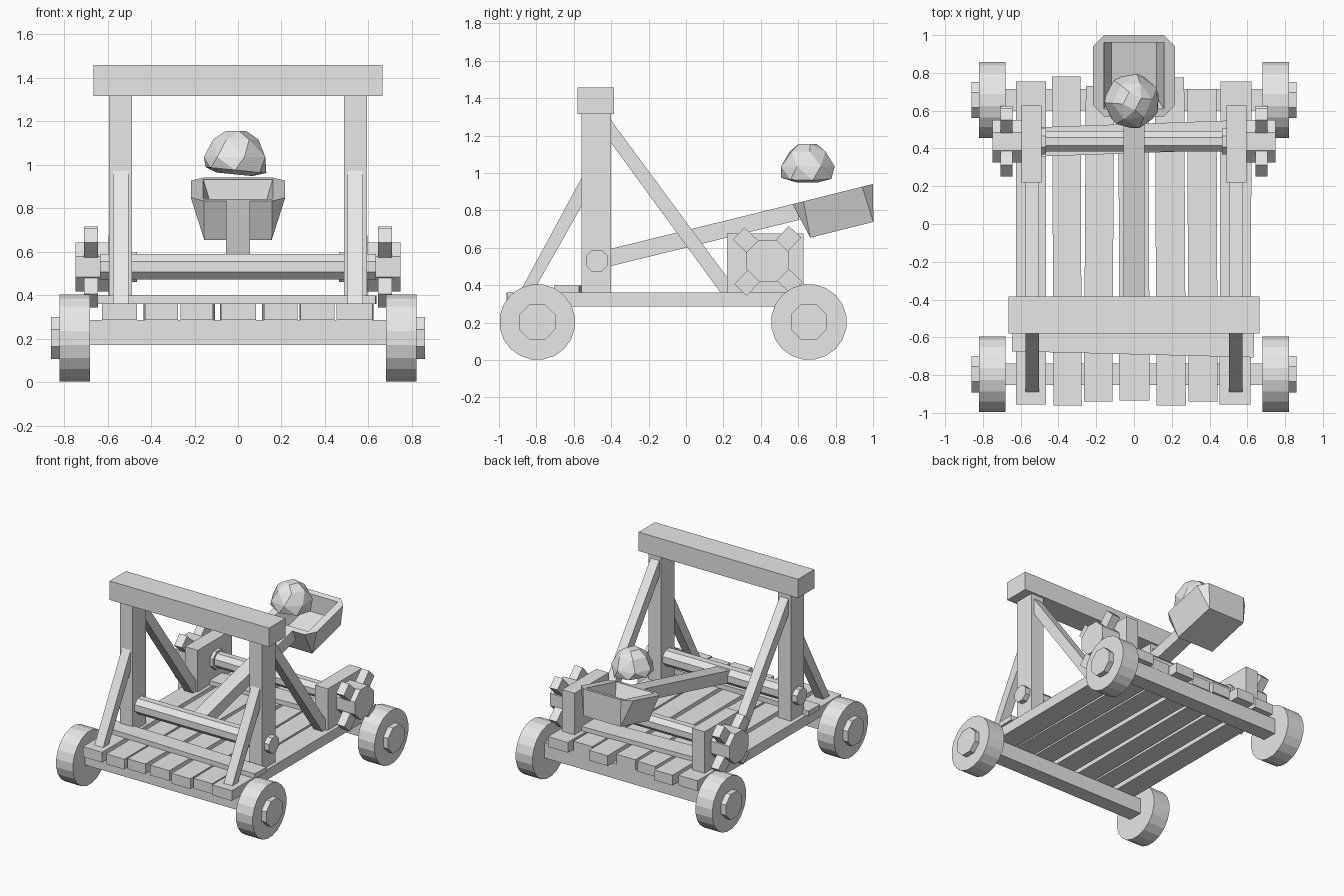
import bpy, bmesh, math
from mathutils import Vector, Matrix

if "Cube" in bpy.data.objects:
    bpy.data.objects.remove(bpy.data.objects["Cube"])

wood = bpy.data.materials.new("plain_grey")
wood.diffuse_color = (0.8, 0.8, 0.8, 1)
wood.use_nodes = True
wood.node_tree.nodes["Principled BSDF"].inputs["Base Color"].default_value = wood.diffuse_color


def finish(name, bm):
    bmesh.ops.recalc_face_normals(bm, faces=bm.faces)
    me = bpy.data.meshes.new(name)
    bm.to_mesh(me)
    bm.free()
    me.materials.append(wood)
    ob = bpy.data.objects.new(name, me)
    bpy.context.collection.objects.link(ob)
    return ob


def box(name, x, y, z, yaw=0.0):
    """Box from ranges, optionally turned about its own vertical axis."""
    bm = bmesh.new()
    size = (x[1] - x[0], y[1] - y[0], z[1] - z[0])
    mid = Vector((sum(x) / 2, sum(y) / 2, sum(z) / 2))
    bmesh.ops.create_cube(bm, size=1, matrix=Matrix.Translation(mid)
                          @ Matrix.Rotation(yaw, 4, 'Z') @ Matrix.Diagonal((*size, 1)))
    return finish(name, bm)


def prism(name, x, outline):
    """Extrude a (y, z) outline across the x range."""
    bm = bmesh.new()
    a, b = ([bm.verts.new((px, *p)) for p in outline] for px in x)
    n = len(outline)
    bm.faces.new(a)
    bm.faces.new(b[::-1])
    for i in range(n):
        bm.faces.new((a[i], b[i], b[(i + 1) % n], a[(i + 1) % n]))
    return finish(name, bm)


def disc(name, x, y, z, r, n):
    """Cylinder along x with flats on top and bottom."""
    pts = [(y + r * math.cos(2 * math.pi * (i + .5) / n),
            z + r * math.sin(2 * math.pi * (i + .5) / n)) for i in range(n)]
    return prism(name, x, pts)


def bar(name, x, p, q, w):
    """Slanted beam in the yz plane between two points."""
    p, q = Vector(p), Vector(q)
    d = (q - p).normalized() * w / 2
    s = Vector((-d.y, d.x))
    return prism(name, x, [p + s, q + s, q - s, p - s])


def span(side, a, b):
    return (a, b) if side > 0 else (-b, -a)


# Deck planks, uneven in length and angle
planks = [(-.625, -.465, -.955, .755, 0), (-.43, -.28, -.96, .78, .004),
          (-.26, -.11, -.94, .73, -.006), (-.08, .08, -.935, .72, .003),
          (.115, .27, -.96, .775, .005), (.285, .44, -.94, .715, .004),
          (.455, .62, -.955, .755, -.003)]
for i, (x0, x1, y0, y1, yaw) in enumerate(planks):
    box(f"deck_plank_{i + 1}", (x0, x1), (y0, y1), (.285, .362), yaw)
box("front_cross_plank", (-.645, .635), (-.69, -.555), (.36, .398), -.025)
box("rear_cross_plank", (-.60, .60), (.375, .53), (.36, .395), .035)

# Axles, wheels and hubs
for end, y in (("front", -.795), ("rear", .657)):
    box(f"{end}_axle", (-.70, .70), (y - .057, y + .057), (.17, .286))
    for side, tag in ((-1, "left"), (1, "right")):
        disc(f"{end}_{tag}_wheel", span(side, .68, .82), y, .203, .203, 20)
        disc(f"{end}_{tag}_hub", span(side, .80, .86), y, .203, .104, 8)

# Frame sides: posts, braces, winch blocks and toothed winch handles
WY, WZ = .437, .53
for side, tag in ((-1, "left"), (1, "right")):
    box(f"{tag}_post", span(side, .487, .594), (-.56, -.40), (.36, 1.32))
    inner = span(side, .503, .575)
    # brace ends are cut flush with the post and the deck
    prism(f"{tag}_front_brace", inner, [(-.56, .97), (-.56, .82), (-.82, .36), (-.89, .36)])
    prism(f"{tag}_rear_brace", inner, [(-.40, 1.28), (-.40, 1.16), (.185, .36), (.28, .36)])
    box(f"{tag}_winch_block", span(side, .49, .595), (.22, .628), (.36, .675))
    disc(f"{tag}_winch_hub", span(side, .59, .748), WY, WZ, .122, 8)
    disc(f"{tag}_winch_collar", span(side, .465, .495), WY, WZ, .075, 8)
    for k in range(4):
        a = math.radians(47 + 90 * k)
        d = Vector((math.cos(a), math.sin(a)))
        c = Vector((WY, WZ))
        bar(f"{tag}_winch_tooth_{k + 1}", span(side, .643, .708),
            c + d * .09, c + d * .213, .09)
box("top_beam", (-.665, .665), (-.58, -.385), (1.315, 1.457))

# Rollers
disc("arm_roller", (-.635, .635), -.476, .53, .064, 8)
disc("winch_roller", (-.60, .60), WY, WZ, .058, 8)

# Throwing arm
bar("throwing_arm", (-.055, .055), (-.476, .53), (.595, .793), .09)

# Bucket: chamfered rim tapering to a rectangular base, hollow inside
tilt = math.radians(14)
place = Matrix.Translation((0, .785, .887)) @ Matrix.Rotation(tilt, 4, 'X')
bm = bmesh.new()


def ring(hx, hy, z, c):
    pts = [(hx, -hy + c), (hx, hy - c), (hx - c, hy), (-hx + c, hy),
           (-hx, hy - c), (-hx, -hy + c), (-hx + c, -hy), (hx - c, -hy)]
    return [bm.verts.new(place @ Vector((*p, z))) for p in pts]


rings = [ring(.155, .174, -.197, 0), ring(.217, .222, 0, .06),
         ring(.16, .182, 0, .001), ring(.12, .152, -.13, .001)]
for a, b in zip(rings, rings[1:]):
    for i in range(8):
        j = (i + 1) % 8
        bm.faces.new((a[i], a[j], b[j], b[i]))
bm.faces.new(rings[0][::-1])
bm.faces.new(rings[-1])
bmesh.ops.remove_doubles(bm, verts=bm.verts, dist=.0005)
finish("bucket", bm)

# Stone: faceted hull with a flatter, slightly sloping underside
bm = bmesh.new()
for z, r, n, turn in ((1.155, .05, 4, .3), (1.115, .105, 6, .1),
                      (1.035, .147, 7, .5), (.975, .143, 7, .2), (.955, .09, 5, .6)):
    for i in range(n):
        a = turn + 2 * math.pi * i / n
        x, y = r * math.cos(a), r * math.sin(a)
        bm.verts.new((x - .01, y + .65, z - x * .1 * (z < 1)))
bmesh.ops.convex_hull(bm, input=bm.verts)
bmesh.ops.dissolve_limit(bm, angle_limit=math.radians(9), verts=bm.verts, edges=bm.edges)
finish("stone", bm)
